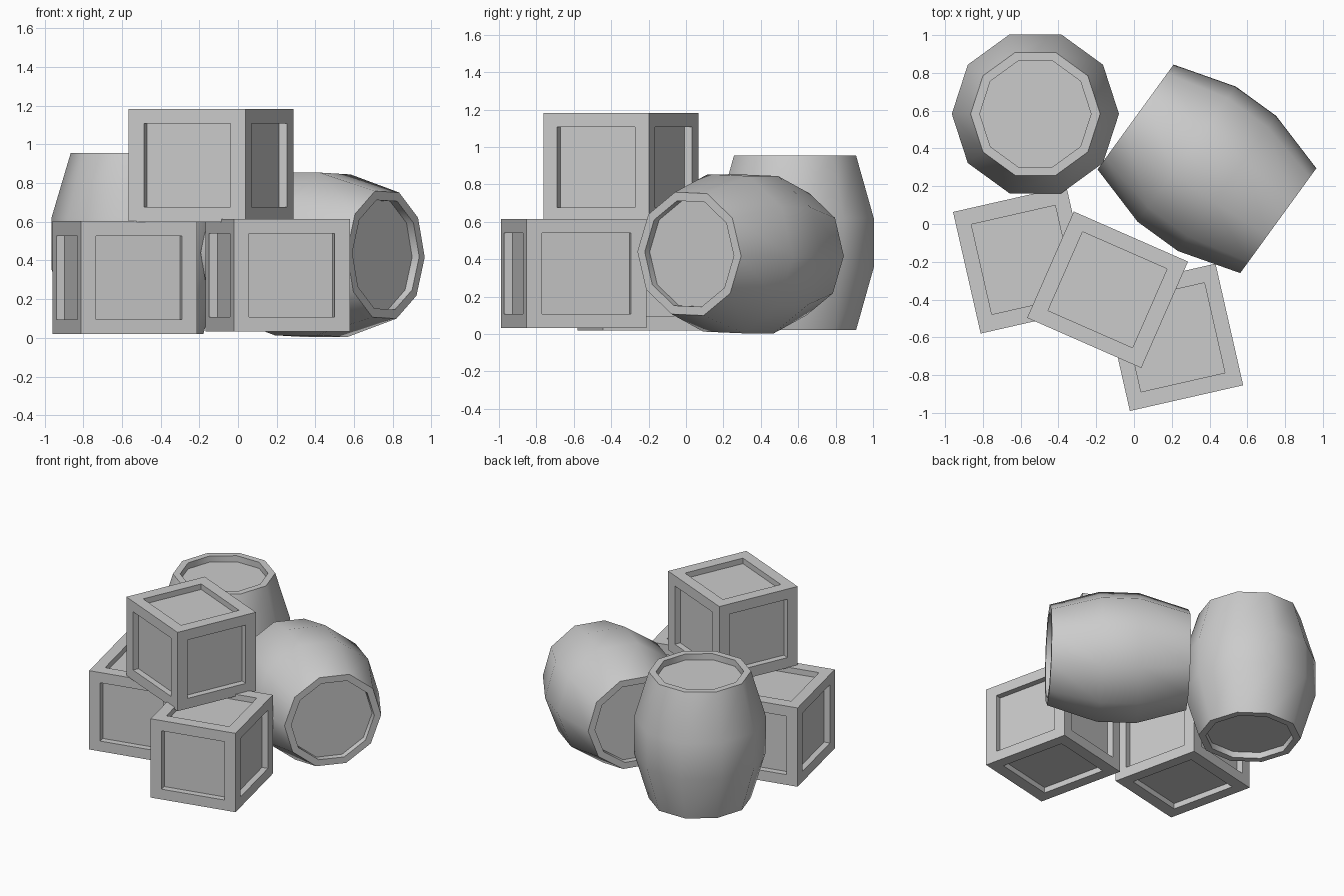
import bpy
import bmesh
from math import radians, pi
from mathutils import Matrix, Vector

cube = bpy.data.objects.get("Cube")
if cube:
    bpy.data.objects.remove(cube, do_unlink=True)

# One plain grey for everything
GREY = (0.6, 0.6, 0.6, 1.0)
grey = bpy.data.materials.new("plain_grey")
grey.use_nodes = True
grey.diffuse_color = GREY
bsdf = next(n for n in grey.node_tree.nodes if n.type == 'BSDF_PRINCIPLED')
bsdf.inputs["Base Color"].default_value = GREY
bsdf.inputs["Roughness"].default_value = 0.8


def finish(bm, name, location, rotation):
    """Turn a bmesh into a placed, shaded object."""
    bmesh.ops.recalc_face_normals(bm, faces=bm.faces)
    mesh = bpy.data.meshes.new(name)
    bm.to_mesh(mesh)
    bm.free()
    mesh.materials.append(grey)
    obj = bpy.data.objects.new(name, mesh)
    bpy.context.collection.objects.link(obj)
    obj.location = location
    obj.rotation_euler = rotation
    bpy.ops.object.select_all(action='DESELECT')
    obj.select_set(True)
    bpy.context.view_layer.objects.active = obj
    bpy.ops.object.shade_smooth_by_angle(angle=radians(40))


def sink(bm, faces, border, depth):
    """Leave a flat border around each face and push the panel straight in."""
    bmesh.ops.inset_individual(bm, faces=faces, thickness=border, use_even_offset=True)
    for face in faces:
        inward = -face.normal.normalized() * depth
        panel = bmesh.ops.extrude_discrete_faces(bm, faces=[face])["faces"][0]
        bmesh.ops.translate(bm, verts=panel.verts, vec=inward)


def crate(name, x, y, bottom, turn):
    """Box with a sunken panel on all six sides."""
    size = Vector((0.615, 0.66, 0.583))
    bm = bmesh.new()
    bmesh.ops.create_cube(bm, size=1)
    bm.normal_update()
    sink(bm, bm.faces[:], 0.13, 0.07)
    bmesh.ops.scale(bm, verts=bm.verts, vec=size)
    finish(bm, name, (x, y, bottom + size.z / 2), (0, 0, radians(turn)))


def barrel(name, location, rotation, spin=0):
    """Ten-sided barrel with a straight waist and a sunken lid at each end."""
    sides = 10
    profile = [(0.343, -0.467), (0.4425, -0.132), (0.4425, 0.132), (0.343, 0.467)]
    bm = bmesh.new()
    rings = []
    for radius, height in profile:
        rings.append([bm.verts.new(Matrix.Rotation(2 * pi * i / sides + radians(spin), 3, 'Z')
                                   @ Vector((radius, 0, height))) for i in range(sides)])
    for low, high in zip(rings, rings[1:]):
        for i in range(sides):
            j = (i + 1) % sides
            bm.faces.new((low[i], low[j], high[j], high[i]))
    lids = [bm.faces.new(rings[0][::-1]), bm.faces.new(rings[-1])]
    bm.normal_update()
    sink(bm, lids, 0.046, 0.045)
    finish(bm, name, location, rotation)


# Two crates on the ground with a third stacked across them
crate("right_crate", -0.585, -0.19, 0.02, 12.8)
crate("left_crate", 0.205, -0.60, 0.032, 12.8)
crate("top_crate", -0.14, -0.348, 0.60, 66.3)

# One barrel standing, one lying on its side
barrel("standing_barrel", (-0.522, 0.583, 0.488), (0, 0, 0))
# the lying barrel is spun so that a flat stave rests on the ground
barrel("lying_barrel", (0.386, 0.292, 0.429), (0, radians(90), radians(-36)), spin=88)
